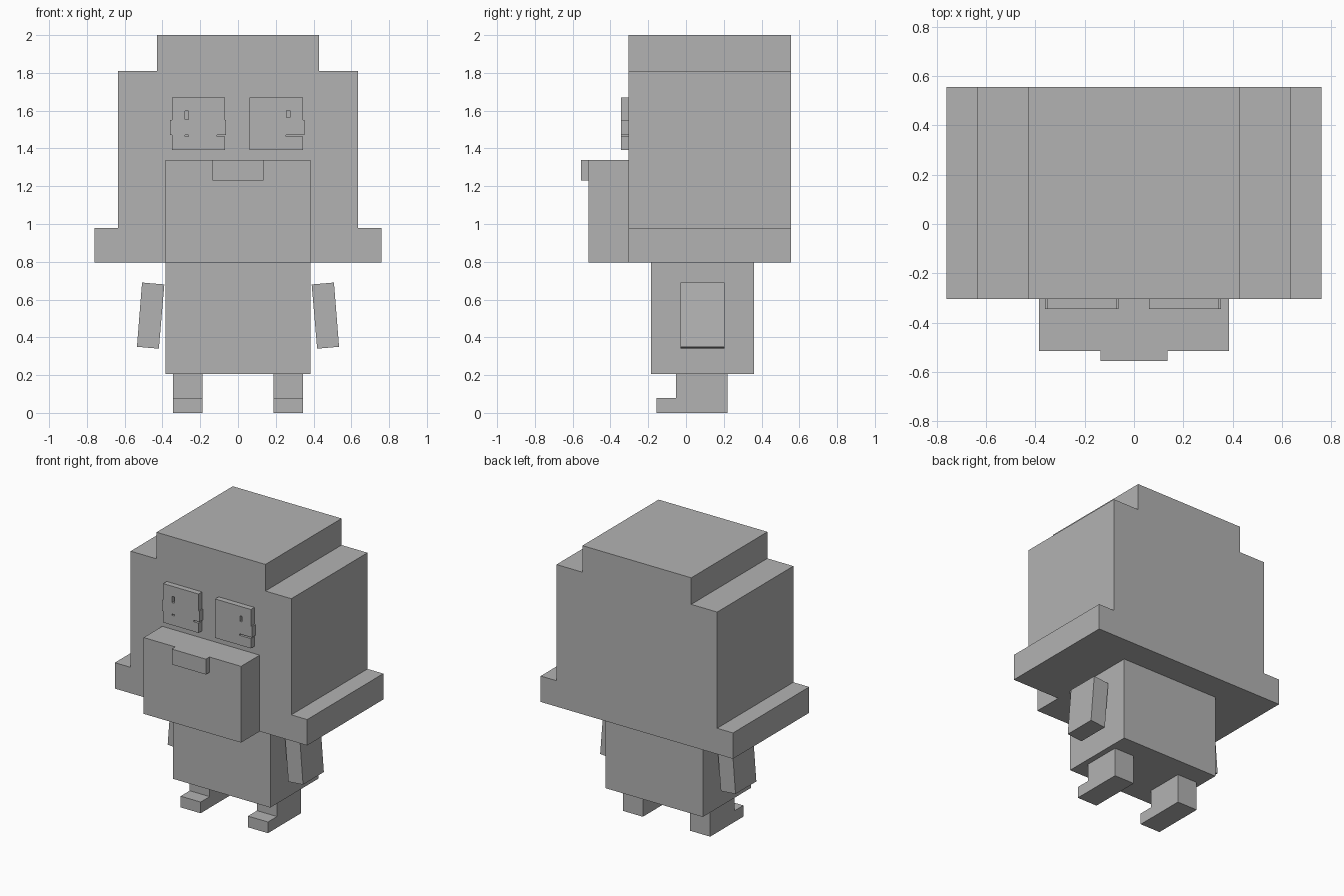
import bpy, bmesh

cube = bpy.data.objects.get("Cube")
if cube:
    bpy.data.objects.remove(cube, do_unlink=True)

grey = bpy.data.materials.new("plain grey")
grey.use_nodes = True
colour = (0.45, 0.45, 0.45, 1)
grey.diffuse_color = colour
grey.node_tree.nodes["Principled BSDF"].inputs["Base Color"].default_value = colour


def prism(name, loops, low, high, axis="y"):
    """Extrude a flat outline (and optional holes) along x or y."""
    def place(a, z):
        return (a, low, z) if axis == "y" else (low, a, z)
    bm = bmesh.new()
    edges = []
    for loop in loops:
        verts = [bm.verts.new(place(*p)) for p in loop]
        edges += [bm.edges.new((v, verts[i - 1])) for i, v in enumerate(verts)]
    if len(loops) == 1:
        bm.faces.new(verts)
    else:
        bmesh.ops.triangle_fill(bm, edges=edges, use_beauty=True)
    out = bmesh.ops.extrude_face_region(bm, geom=bm.faces[:], use_keep_orig=True)
    moved = [g for g in out["geom"] if isinstance(g, bmesh.types.BMVert)]
    depth = high - low
    bmesh.ops.translate(bm, verts=moved, vec=(0, depth, 0) if axis == "y" else (depth, 0, 0))
    bmesh.ops.recalc_face_normals(bm, faces=bm.faces[:])
    mesh = bpy.data.meshes.new(name)
    bm.to_mesh(mesh)
    bm.free()
    mesh.materials.append(grey)
    obj = bpy.data.objects.new(name, mesh)
    bpy.context.collection.objects.link(obj)
    return obj


def rect(a0, a1, z0, z1):
    return [(a0, z0), (a1, z0), (a1, z1), (a0, z1)]


# Head: stepped block with a wide brim at the bottom
half = [(0.76, 0.795), (0.76, 0.98), (0.635, 0.98), (0.635, 1.81), (0.43, 1.81), (0.43, 2.0)]
head = half + [(-x, z) for x, z in reversed(half)]
prism("head", [head], -0.305, 0.555)

# Muzzle, nose and body
prism("muzzle", [rect(-0.385, 0.385, 0.795, 1.34)], -0.515, -0.305)
prism("nose", [rect(-0.135, 0.135, 1.23, 1.34)], -0.555, -0.515)
prism("body", [rect(-0.385, 0.385, 0.205, 0.795)], -0.185, 0.36)

# Eyes: thin plates with a bulging band, a slit and small holes
slit_low, slit_high, band_top = 1.462, 1.472, 1.55
right_eye = [(-0.35, 1.392), (-0.07, 1.392), (-0.07, slit_low), (-0.11, slit_low),
             (-0.11, slit_high), (-0.063, slit_high), (-0.063, band_top), (-0.07, band_top),
             (-0.07, 1.67), (-0.35, 1.67), (-0.35, band_top), (-0.36, band_top),
             (-0.36, slit_high), (-0.35, slit_high)]
prism("right_eye", [right_eye, rect(-0.28, -0.262, 1.553, 1.598),
                    rect(-0.28, -0.262, slit_low, slit_high)], -0.345, -0.305)
left_eye = [(0.06, 1.392), (0.343, 1.392), (0.343, slit_low), (0.253, slit_low),
            (0.253, slit_high), (0.352, slit_high), (0.352, band_top), (0.343, band_top),
            (0.343, 1.67), (0.06, 1.67)]
prism("left_eye", [left_eye, rect(0.257, 0.275, 1.563, 1.602)], -0.345, -0.305)

# Arms and stepped feet on both sides
foot = [(-0.155, 0), (0.22, 0), (0.22, 0.205), (-0.053, 0.205), (-0.053, 0.08), (-0.155, 0.08)]
arm = [(0.508, 0.69), (0.39, 0.68), (0.419, 0.34), (0.535, 0.35)]
for side, s in (("left", 1), ("right", -1)):
    prism(side + "_arm", [[(s * x, z) for x, z in arm]], -0.03, 0.205)
    inner, outer = sorted((s * 0.187, s * 0.345))
    prism(side + "_foot", [foot], inner, outer, axis="x")
